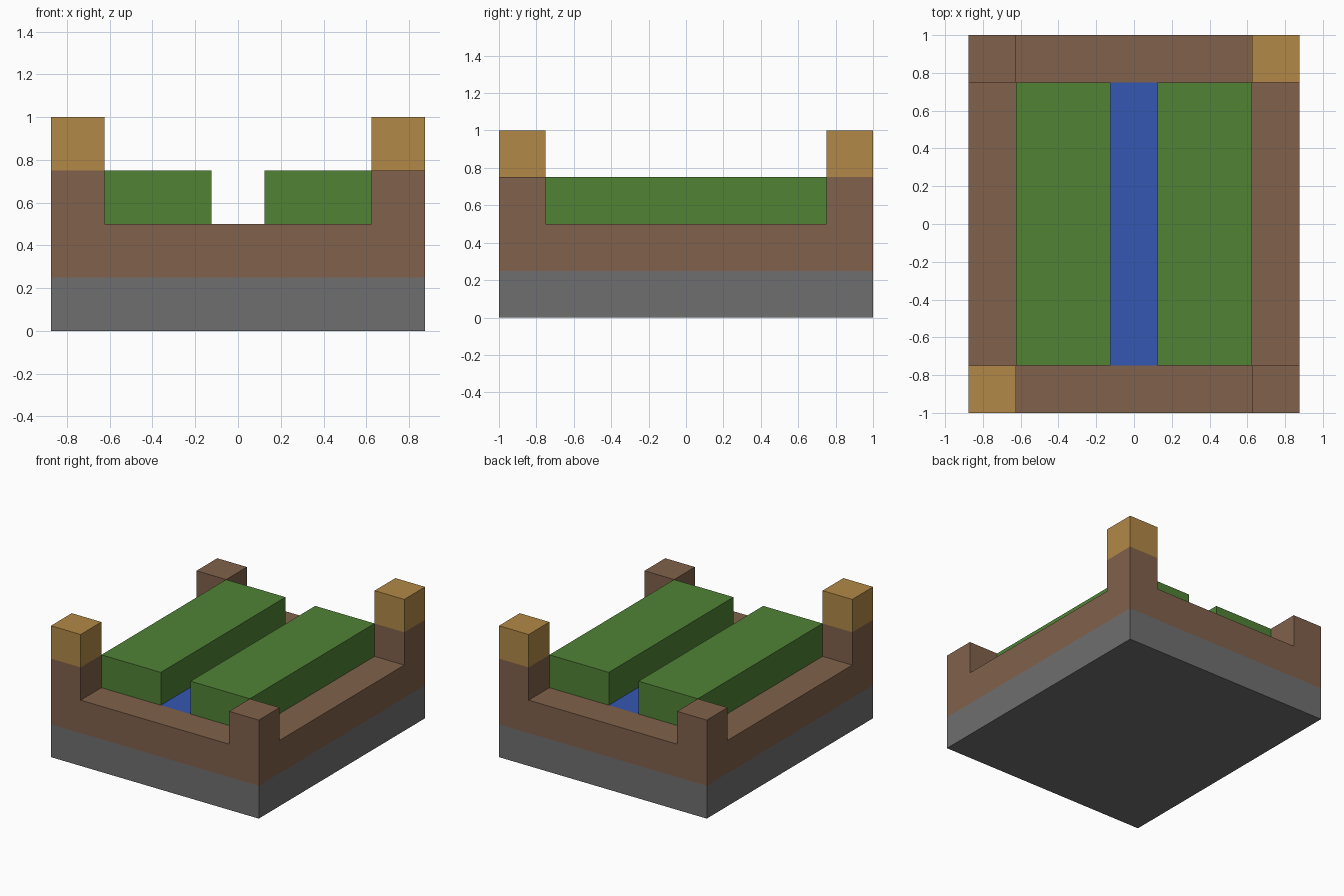
import bpy
import bmesh

cube = bpy.data.objects.get("Cube")
if cube:
    bpy.data.objects.remove(cube, do_unlink=True)

U = 0.25                      # one block
HALF_X, HALF_Y = 3.5 * U, 4 * U


def srgb(r, g, b):
    def linear(c):
        c /= 255
        return c / 12.92 if c <= 0.04045 else ((c + 0.055) / 1.055) ** 2.4
    return (linear(r), linear(g), linear(b), 1.0)


def material(name, color):
    mat = bpy.data.materials.new(name)
    mat.use_nodes = True
    mat.diffuse_color = color
    bsdf = next(n for n in mat.node_tree.nodes if n.type == "BSDF_PRINCIPLED")
    bsdf.inputs["Base Color"].default_value = color
    return mat


stone = material("grey stone", srgb(112, 111, 112))
earth = material("brown earth", srgb(129, 97, 76))
grass = material("green crop", srgb(80, 130, 53))
water = material("blue water", srgb(53, 87, 178))
gold = material("golden lamp", srgb(178, 137, 71))


def box(name, x, y, z, *mats):
    """Box spanning the (low, high) pairs x, y and z."""
    bm = bmesh.new()
    bmesh.ops.create_cube(bm, size=1)
    for v in bm.verts:
        v.co = [span[0] if c < 0 else span[1] for c, span in zip(v.co, (x, y, z))]
    mesh = bpy.data.meshes.new(name)
    bm.to_mesh(mesh)
    bm.free()
    for mat in mats:
        mesh.materials.append(mat)
    obj = bpy.data.objects.new(name, mesh)
    bpy.context.collection.objects.link(obj)
    return obj


# Layered ground
full_x, full_y = (-HALF_X, HALF_X), (-HALF_Y, HALF_Y)
box("stone_base", full_x, full_y, (0, U), stone)
soil = box("soil_layer", full_x, full_y, (U, 2 * U), earth, water)

# Water channel: cut into the soil top, flush with the rim
bm = bmesh.new()
bm.from_mesh(soil.data)
for axis, limit in (((1, 0, 0), U / 2), ((0, 1, 0), 3 * U)):
    for side in (-1, 1):
        bmesh.ops.bisect_plane(
            bm, geom=bm.verts[:] + bm.edges[:] + bm.faces[:],
            plane_co=[side * limit * a for a in axis], plane_no=axis)
bm.normal_update()
for face in bm.faces:
    c = face.calc_center_median()
    if face.normal.z > 0.5 and abs(c.x) < U / 2 and abs(c.y) < 3 * U:
        face.material_index = 1
bm.to_mesh(soil.data)
bm.free()

# Crop beds on both sides of the channel
for side, label in ((-1, "right"), (1, "left")):
    x = sorted((side * U / 2, side * 2.5 * U))
    box(label + "_crop_bed", x, (-3 * U, 3 * U), (2 * U, 3 * U), grass)

# Corner posts, with lamps on one diagonal
for sx, side in ((-1, "right"), (1, "left")):
    for sy, end in ((-1, "front"), (1, "back")):
        x = sorted((sx * HALF_X, sx * (HALF_X - U)))
        y = sorted((sy * HALF_Y, sy * (HALF_Y - U)))
        box(f"{end}_{side}_post", x, y, (2 * U, 3 * U), earth)
        if sx == sy:
            box(f"{end}_{side}_lamp", x, y, (3 * U, 4 * U), gold)
